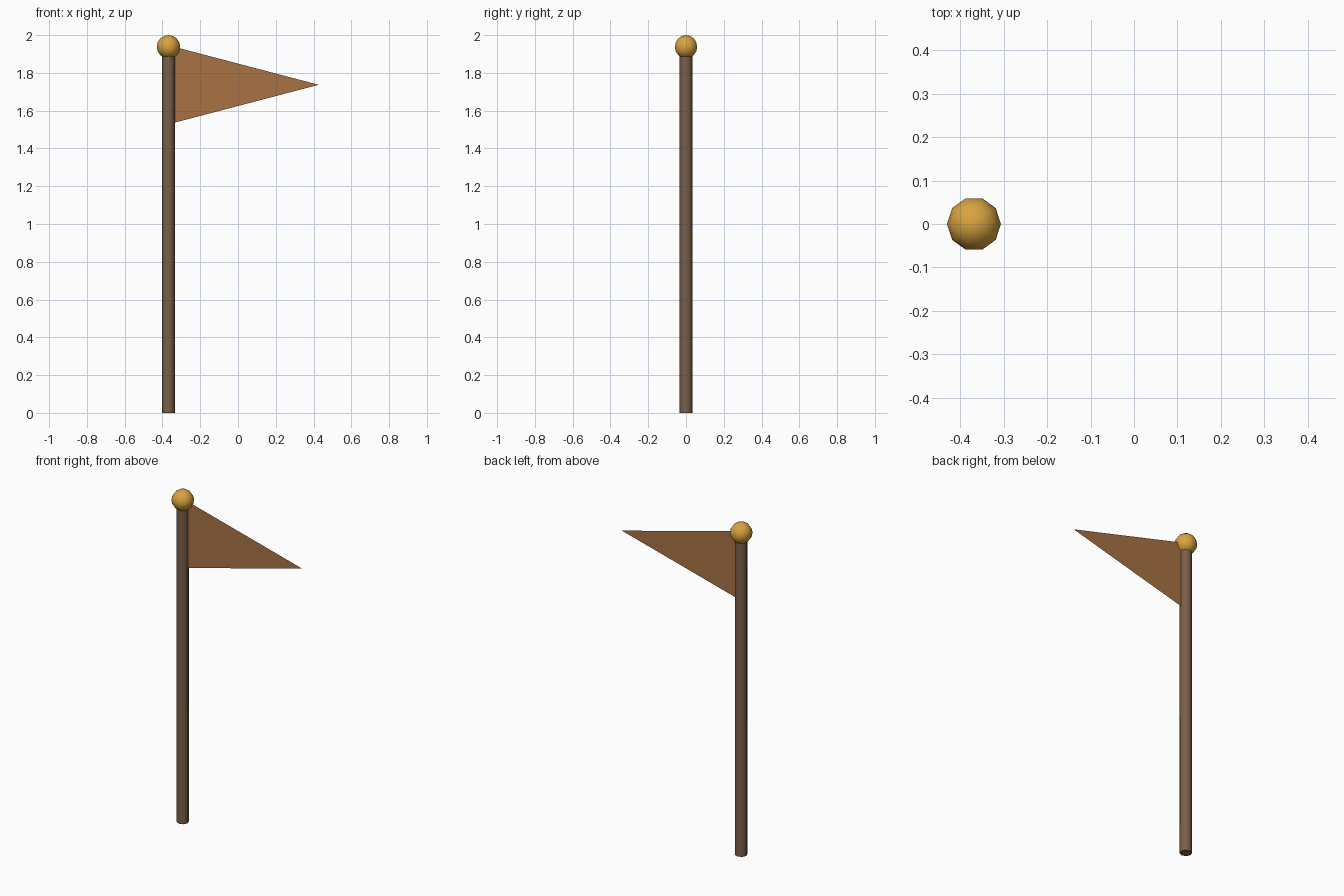
import bpy, bmesh
from math import sin, cos, pi, tau, radians
from mathutils import Matrix

if "Cube" in bpy.data.objects:
    bpy.data.objects.remove(bpy.data.objects["Cube"])

POLE_X = -0.368
POLE_R = 0.034
BALL_R = 0.062
BALL_Z = 2.0 - BALL_R


def material(name, rgb):
    mat = bpy.data.materials.new(name)
    mat.diffuse_color = (*rgb, 1)
    mat.use_nodes = True
    mat.node_tree.nodes["Principled BSDF"].inputs["Base Color"].default_value = mat.diffuse_color
    return mat


def add_object(name, bm, mat, smooth_angle=None):
    mesh = bpy.data.meshes.new(name)
    bm.to_mesh(mesh)
    bm.free()
    mesh.materials.append(mat)
    obj = bpy.data.objects.new(name, mesh)
    bpy.context.collection.objects.link(obj)
    if smooth_angle:
        bpy.ops.object.select_all(action='DESELECT')
        obj.select_set(True)
        bpy.context.view_layer.objects.active = obj
        bpy.ops.object.shade_smooth_by_angle(angle=radians(smooth_angle))
    return obj


def lathe(name, profile, sides, mat):
    """Turn a (radius, z) profile, listed bottom to top, around the pole axis."""
    bm = bmesh.new()
    verts = [bm.verts.new((r, 0, z)) for r, z in profile]
    edges = [bm.edges.new(pair) for pair in zip(verts, verts[1:])]
    bmesh.ops.spin(bm, geom=verts + edges, axis=(0, 0, 1), cent=(0, 0, 0),
                   angle=tau, steps=sides)
    bmesh.ops.remove_doubles(bm, verts=bm.verts, dist=1e-4)
    bmesh.ops.recalc_face_normals(bm, faces=bm.faces)
    bm.transform(Matrix.Translation((POLE_X, 0, 0)))
    return add_object(name, bm, mat, 50)


wood = material("pole_wood", (0.195, 0.117, 0.065))
gold = material("ball_gold", (0.69, 0.37, 0.05))
cloth = material("flag_cloth", (0.39, 0.17, 0.06))

# Pole, capped at both ends
lathe("pole", [(0, 0), (POLE_R, 0), (POLE_R, BALL_Z), (0, BALL_Z)], 8, wood)

# Ball on top of the pole
arc = [pi * i / 8 for i in range(9)]
lathe("ball_finial",
      [(BALL_R * sin(a), BALL_Z - BALL_R * cos(a)) for a in arc], 10, gold)

# Triangular pennant, a single sheet of cloth
bm = bmesh.new()
corners = [(POLE_X + POLE_R, 1.537), (0.428, 1.737), (POLE_X + POLE_R, 1.937)]
bm.faces.new([bm.verts.new((x, 0, z)) for x, z in corners])
add_object("flag", bm, cloth)
